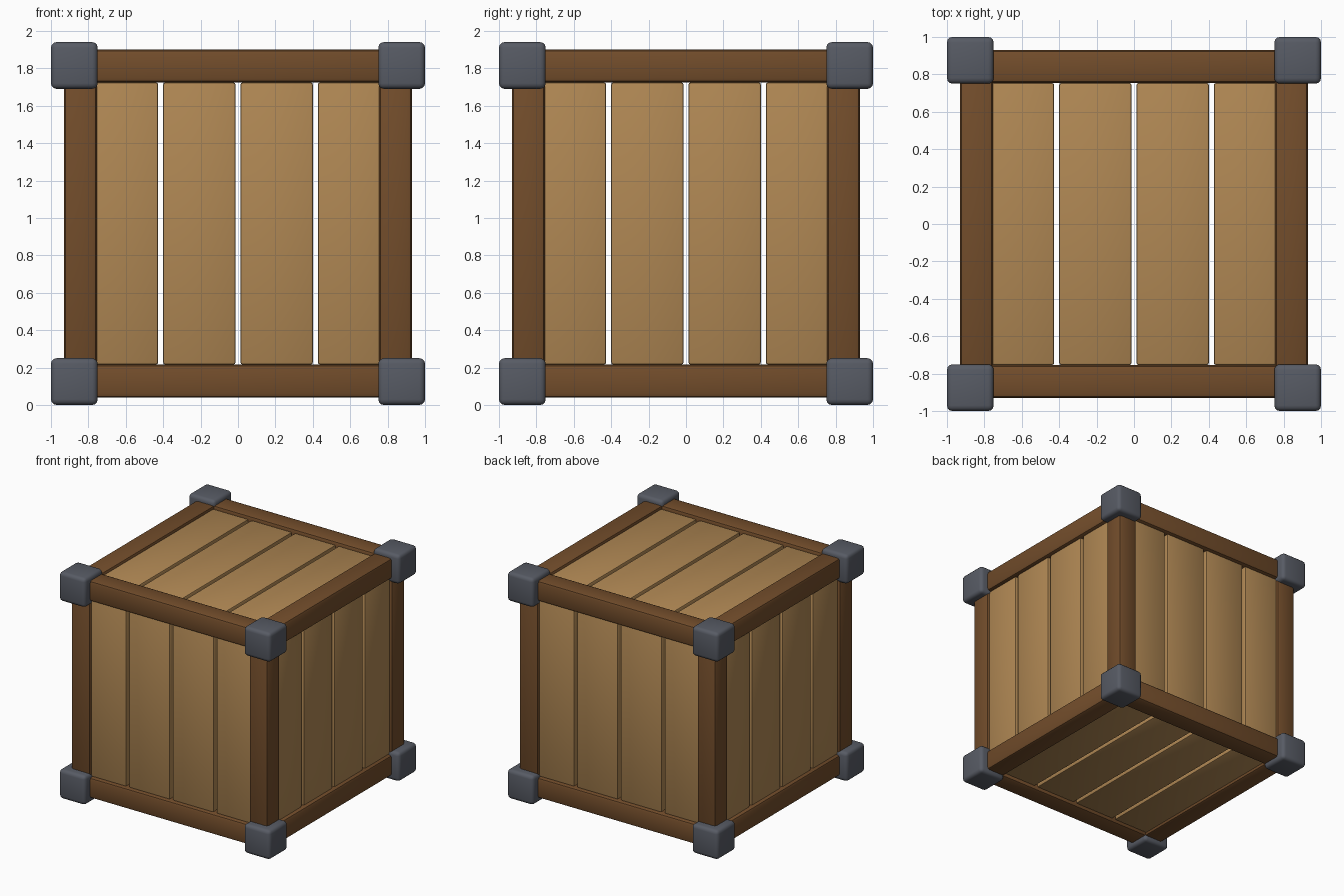
import bpy, math
from mathutils import Vector

if "Cube" in bpy.data.objects:
    bpy.data.objects.remove(bpy.data.objects["Cube"])

CZ = 0.97          # height of the crate centre
BEAM = 0.8425      # beam centre line offset from the crate centre
BEAM_W = 0.175
PITCH = 0.4135     # plank spacing
GAP = 0.026
PANEL = 0.875      # plank centre offset from the crate centre
PLANK_T = 0.06
PLANK_L = 1.508


def material(name, rgb):
    m = bpy.data.materials.new(name)
    m.diffuse_color = (*rgb, 1)
    m.use_nodes = True
    m.node_tree.nodes["Principled BSDF"].inputs["Base Color"].default_value = m.diffuse_color
    return m


plank_wood = material("light wood", (0.435, 0.245, 0.088))
frame_wood = material("dark wood", (0.17, 0.074, 0.024))
metal = material("grey metal", (0.096, 0.105, 0.129))


def box(name, centre, size, mat, bevel, segments):
    """Bevelled box placed relative to the crate centre."""
    bpy.ops.mesh.primitive_cube_add(size=1, location=Vector(centre) + Vector((0, 0, CZ)))
    ob = bpy.context.object
    ob.name = name
    ob.scale = size
    bpy.ops.object.transform_apply(location=False, rotation=False, scale=True)
    mod = ob.modifiers.new("rounded edges", 'BEVEL')
    mod.width = bevel
    mod.segments = segments
    bpy.ops.object.modifier_apply(modifier=mod.name)
    bpy.ops.object.shade_smooth_by_angle(angle=math.radians(35))
    ob.data.materials.append(mat)
    return ob


# Frame beams: four along each axis, with ends hidden in the corner blocks
for axis, label in enumerate(("rail_x", "rail_y", "post")):
    for a in (-1, 1):
        for b in (-1, 1):
            centre = [a * BEAM, b * BEAM]
            centre.insert(axis, 0)
            size = [BEAM_W] * 3
            size[axis] = 1.66
            box(label, centre, size, frame_wood, 0.022, 2)

# Metal corner blocks
for x in (-1, 1):
    for y in (-1, 1):
        for z in (-1, 1):
            box("corner_block", (x * 0.875, y * 0.875, z * 0.845),
                (0.25, 0.25, 0.25), metal, 0.03, 3)

# Plank panels: (name, facing axis, axis across the planks, axis along them)
panels = (("front_back_plank", 1, 0, 2),
          ("side_plank", 0, 1, 2),
          ("top_bottom_plank", 2, 0, 1))
for label, face, across, along in panels:
    for side in (-1, 1):
        for i in range(4):
            centre, size = [0, 0, 0], [0, 0, 0]
            centre[face] = side * PANEL
            centre[across] = (i - 1.5) * PITCH
            size[face] = PLANK_T
            size[across] = PITCH - GAP
            size[along] = PLANK_L
            box(label, centre, size, plank_wood, 0.012, 2)
